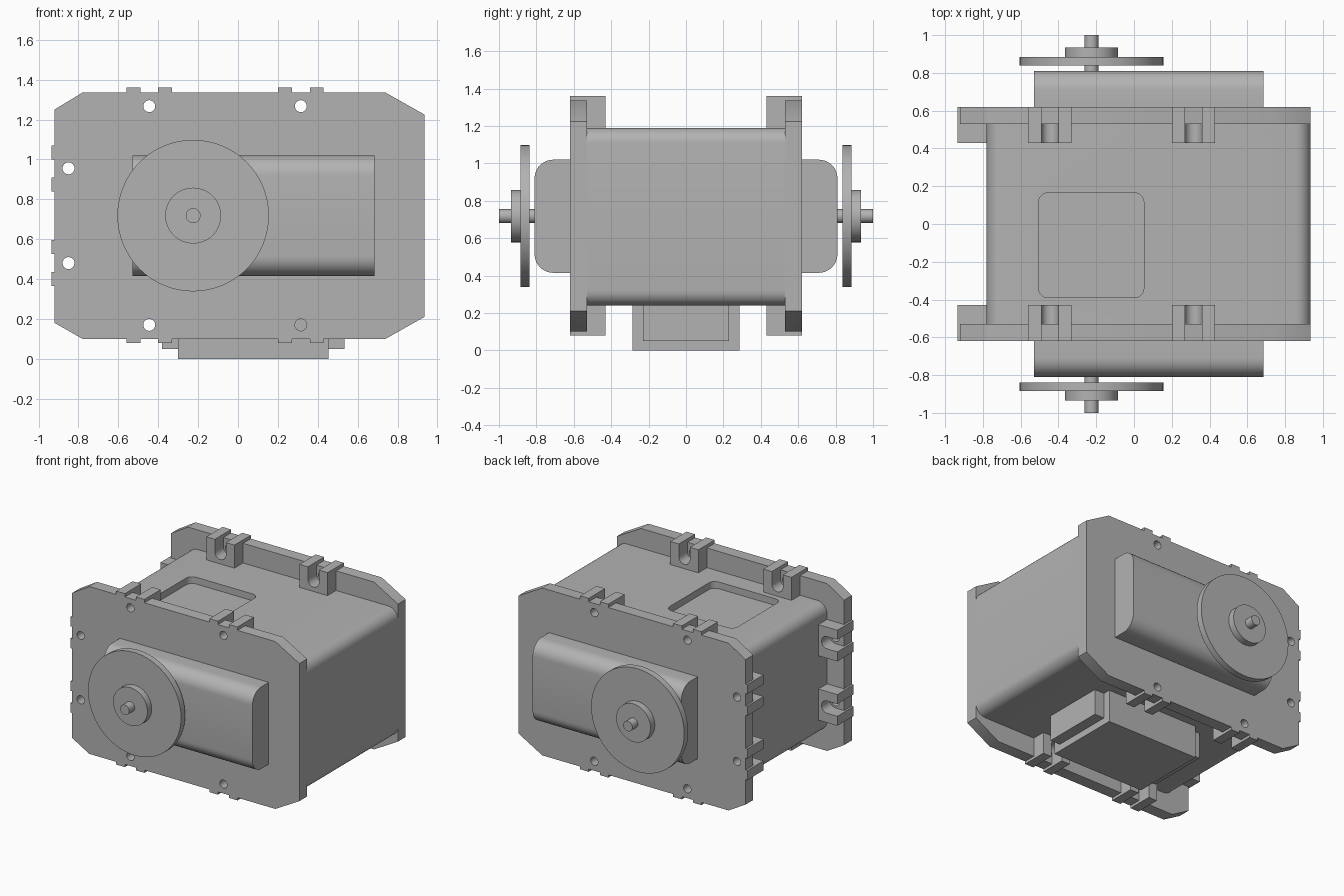
import bpy, bmesh, math
from mathutils import Vector, Matrix

if "Cube" in bpy.data.objects:
    bpy.data.objects.remove(bpy.data.objects["Cube"])

grey = bpy.data.materials.new("plain grey")
grey.diffuse_color = (0.45, 0.45, 0.45, 1)
grey.use_nodes = True
grey.node_tree.nodes["Principled BSDF"].inputs["Base Color"].default_value = grey.diffuse_color


def prism(name, pts, a, b, place):
    """Extrude a 2D outline from depth a to b; place maps (u, v, depth) to xyz."""
    bm = bmesh.new()
    lo = [bm.verts.new(place(u, v, a)) for u, v in pts]
    hi = [bm.verts.new(place(u, v, b)) for u, v in pts]
    n = len(pts)
    bm.faces.new(lo)
    bm.faces.new(hi[::-1])
    for i in range(n):
        j = (i + 1) % n
        bm.faces.new((lo[j], lo[i], hi[i], hi[j]))
    bmesh.ops.recalc_face_normals(bm, faces=bm.faces)
    me = bpy.data.meshes.new(name)
    bm.to_mesh(me)
    bm.free()
    me.materials.append(grey)
    ob = bpy.data.objects.new(name, me)
    bpy.context.collection.objects.link(ob)
    return ob


def along_y(u, v, d): return (u, d, v)
def along_x(u, v, d): return (d, u, v)
def along_z(u, v, d): return (u, v, d)


def rounded(u0, u1, v0, v1, radii, steps=8):
    """Rectangle outline; radii for corners u1v1, u0v1, u0v0, u1v0."""
    pts = []
    corners = [(u1, v1, -1, -1), (u0, v1, 1, -1), (u0, v0, 1, 1), (u1, v0, -1, 1)]
    for k, ((u, v, su, sv), r) in enumerate(zip(corners, radii)):
        if r == 0:
            pts.append((u, v))
            continue
        for i in range(steps + 1):
            t = math.pi / 2 * (k + i / steps)
            pts.append((u + su * r + r * math.cos(t), v + sv * r + r * math.sin(t)))
    return pts


def rect(u0, u1, v0, v1):
    return rounded(u0, u1, v0, v1, (0, 0, 0, 0))


def disc(u, v, r, n=64):
    return [(u + r * math.cos(2 * math.pi * i / n), v + r * math.sin(2 * math.pi * i / n))
            for i in range(n)]


def cut(ob, cutters):
    for c in cutters:
        c.hide_render = True
        m = ob.modifiers.new("cut", 'BOOLEAN')
        m.object, m.operation, m.solver = c, 'DIFFERENCE', 'EXACT'
        bpy.context.view_layer.objects.active = ob
        bpy.ops.object.modifier_apply(modifier=m.name)
        bpy.data.objects.remove(c)


def smooth(ob):
    bpy.ops.object.select_all(action='DESELECT')
    ob.select_set(True)
    bpy.context.view_layer.objects.active = ob
    bpy.ops.object.shade_smooth_by_angle(angle=math.radians(30))


# Main housing with a shallow rounded pocket in the top
body = prism("housing", rounded(-0.78, 0.935, 0.24, 1.19, (0.08,) * 4), -0.53, 0.53, along_y)
cut(body, [prism("pocket_cutter", rounded(-0.505, 0.052, -0.39, 0.165, (0.05,) * 4),
                 1.14, 1.3, along_z)])

# Battery box below, with narrower end tabs
prism("bottom_box", rect(-0.30, 0.455, -0.285, 0.285), 0, 0.24, along_z)
for name, x0, x1 in (("bottom_tab_left", -0.38, -0.30), ("bottom_tab_right", 0.455, 0.535)):
    prism(name, rect(x0, x1, -0.23, 0.23), 0.05, 0.24, along_z)

OUTLINE = [(-0.92, 0.18), (-0.78, 0.10), (0.74, 0.10), (0.935, 0.21),
           (0.935, 1.225), (0.74, 1.335), (-0.78, 1.335), (-0.92, 1.25)]
# Clip sites: base point on housing, outward direction, clip height, plate edge, hole height
CLIPS = [((x, z), (0, s), h, e, o) for x in (-0.445, 0.315)
         for z, s, h, e, o in ((1.19, 1, 0.17, 0.145, 0.077), (0.24, -1, 0.16, 0.14, 0.07))]
CLIPS += [((-0.78, z), (-1, 0), 0.155, 0.14, 0.07) for z in (0.955, 0.48)]

for side, s in (("front", -1), ("back", 1)):
    # Chamfered end plate with screw holes
    plate = prism(side + "_plate", OUTLINE, s * 0.53, s * 0.62, along_y)
    holes = [prism("hole_cutter", disc(b[0] + d[0] * o, b[1] + d[1] * o, 0.03, 24),
                   s * 0.5, s * 0.7, along_y) for b, d, h, e, o in CLIPS]
    cut(plate, holes)

    # U-shaped clips inside the plate, with caps that cross the plate edge
    for i, (b, d, h, e, o) in enumerate(CLIPS):
        def place(u, v, y, b=b, d=d):
            return (b[0] + d[0] * v + d[1] * u, y, b[1] + d[1] * v + d[0] * u)
        arc = [(0.045 * math.cos(t), o - 0.045 * math.sin(t))
               for t in (math.pi * k / 10 for k in range(11))]
        shape = [(-0.115, 0), (0.115, 0), (0.115, h), (0.045, h)] + arc + \
                [(-0.045, h), (-0.115, h)]
        smooth(prism(f"{side}_clip_{i}", shape, s * 0.43, s * 0.53, place))
        for c in (-0.08, 0.08):
            prism(f"{side}_clip_cap_{i}", rect(c - 0.035, c + 0.035, e, h),
                  s * 0.53, s * 0.62, place)

    # Motor cover, rounded on its outer long edges
    r = (0.1, 0, 0, 0.1) if s > 0 else (0, 0.1, 0.1, 0)
    y0, y1 = sorted((s * 0.62, s * 0.81))
    smooth(prism(side + "_motor_cover", rounded(y0, y1, 0.415, 1.02, r), -0.53, 0.685, along_x))

    # Wheel disc, hub and axle
    for part, rad, a, e in (("wheel_disc", 0.38, 0.838, 0.885), ("hub", 0.14, 0.885, 0.935),
                            ("axle", 0.037, 0.80, 1.0)):
        smooth(prism(f"{side}_{part}", disc(-0.225, 0.718, rad), s * a, s * e, along_y))
    smooth(plate)
smooth(body)
